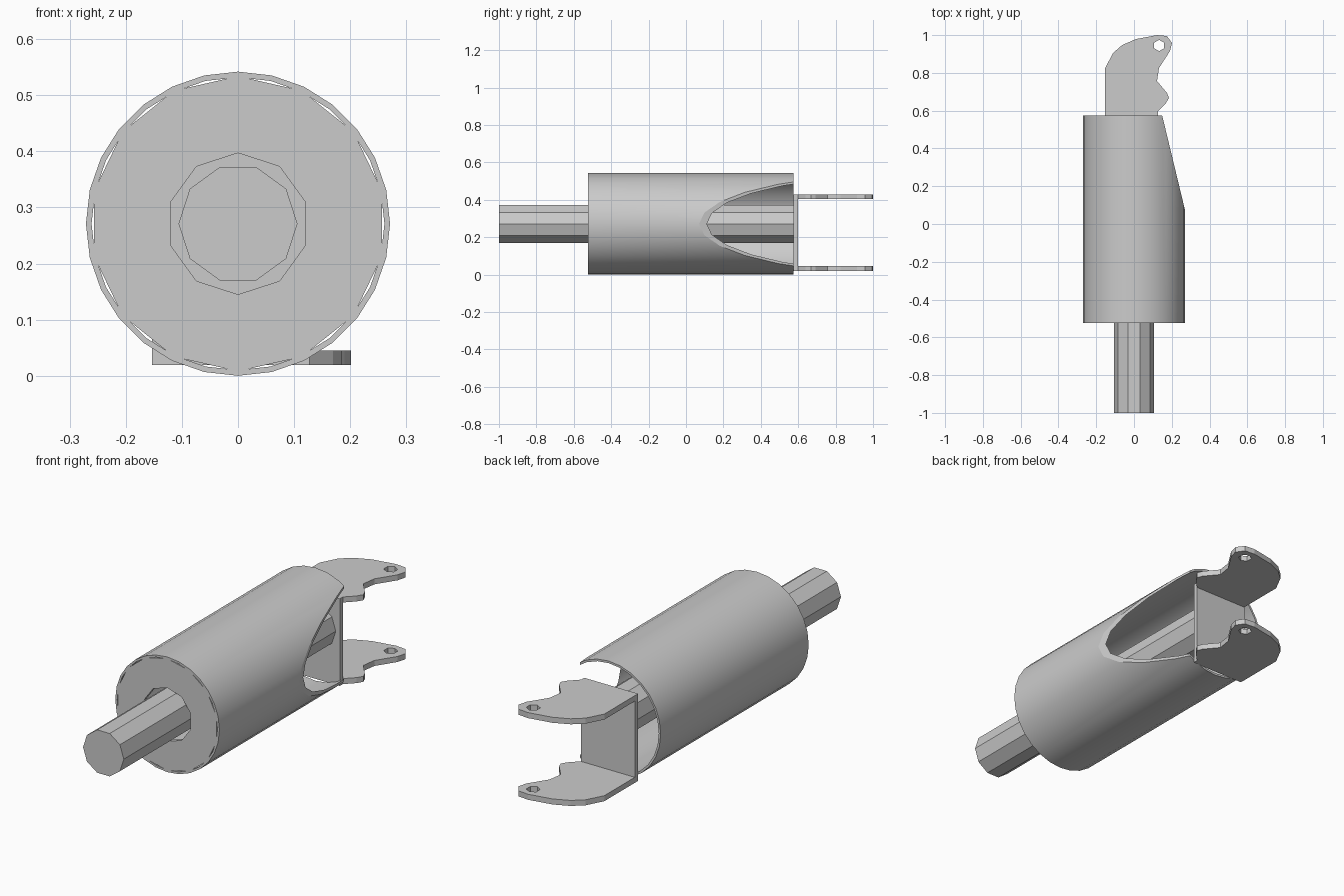
import bpy, bmesh, math
from mathutils import Vector, Matrix

if "Cube" in bpy.data.objects:
    bpy.data.objects.remove(bpy.data.objects["Cube"])

AXIS_Z = 0.271
UPRIGHT = Matrix.Rotation(math.radians(90), 4, 'X')


def ngon(n, r, start=0.0, cx=0.0, cy=0.0):
    """Regular polygon outline, start angle in degrees."""
    return [(cx + r * math.cos(math.radians(start) + i * math.tau / n),
             cy + r * math.sin(math.radians(start) + i * math.tau / n)) for i in range(n)]


def extruded(name, outlines, depth, matrix, cut=None, smooth=None):
    """Extrude nested outlines (outer, hole, ...) and optionally slice by a plane."""
    curve = bpy.data.curves.new(name, 'CURVE')
    curve.dimensions = '2D'
    curve.fill_mode = 'BOTH'
    curve.extrude = depth / 2
    for pts in outlines:
        spline = curve.splines.new('POLY')
        spline.points.add(len(pts) - 1)
        for p, (x, y) in zip(spline.points, pts):
            p.co = (x, y, 0, 1)
        spline.use_cyclic_u = True
    obj = bpy.data.objects.new(name, curve)
    bpy.context.collection.objects.link(obj)
    bpy.ops.object.select_all(action='DESELECT')
    bpy.context.view_layer.objects.active = obj
    obj.select_set(True)
    bpy.ops.object.convert(target='MESH')
    obj = bpy.context.object

    bm = bmesh.new()
    bm.from_mesh(obj.data)
    bm.transform(matrix)
    bmesh.ops.remove_doubles(bm, verts=bm.verts, dist=0.0005)
    if cut:
        co, no = cut
        bmesh.ops.bisect_plane(bm, geom=bm.verts[:] + bm.edges[:] + bm.faces[:], dist=1e-5,
                               plane_co=co, plane_no=no, clear_outer=True)
        rim = [e for e in bm.edges if e.is_boundary]
        bmesh.ops.holes_fill(bm, edges=rim, sides=0)
    bmesh.ops.recalc_face_normals(bm, faces=bm.faces)
    for f in bm.faces:
        f.smooth = False
    bm.to_mesh(obj.data)
    bm.free()
    if smooth:
        bpy.ops.object.shade_smooth_by_angle(angle=math.radians(smooth))
    return obj


def along_y(y0, y1):
    return Matrix.Translation((0, (y0 + y1) / 2, AXIS_Z)) @ UPRIGHT


# Hollow housing, sliced diagonally on its right side
extruded("housing_tube", [ngon(28, 0.271), ngon(28, 0.261)], 1.10, along_y(-0.525, 0.575),
         cut=(Vector((0.271, 0.07, 0)), Vector((0.505, 0.122, 0))), smooth=13.2)

# Front cap with ten-sided opening; its coarse rim leaves thin slits inside the tube
extruded("front_cap", [ngon(14, 0.263, 90), ngon(10, 0.126, 90)], 0.02, along_y(-0.525, -0.505))

# Ten-sided rod running through to the bracket
extruded("rod", [ngon(10, 0.106)], 1.58, along_y(-1.0, 0.58))

# Bracket: back plate and two matching hooked arms with pin holes
extruded("bracket_plate", [[(-0.153, -0.251), (0.127, -0.251), (0.127, 0.157), (-0.153, 0.157)]],
         0.024, along_y(0.575, 0.599))
arm = [(-0.153, 0.575), (0.127, 0.575), (0.127, 0.598), (0.169, 0.64), (0.185, 0.667),
       (0.175, 0.693), (0.122, 0.757), (0.132, 0.825), (0.19, 0.915), (0.201, 0.958),
       (0.175, 0.995), (0.122, 1.0), (0.01, 0.979), (-0.063, 0.947), (-0.111, 0.905),
       (-0.153, 0.825)]
pin_hole = ngon(6, 0.03, 30, 0.133, 0.945)
for label, z in (("lower", 0.032), ("upper", 0.416)):
    extruded(f"bracket_arm_{label}", [arm, pin_hole], 0.026, Matrix.Translation((0, 0, z)))
